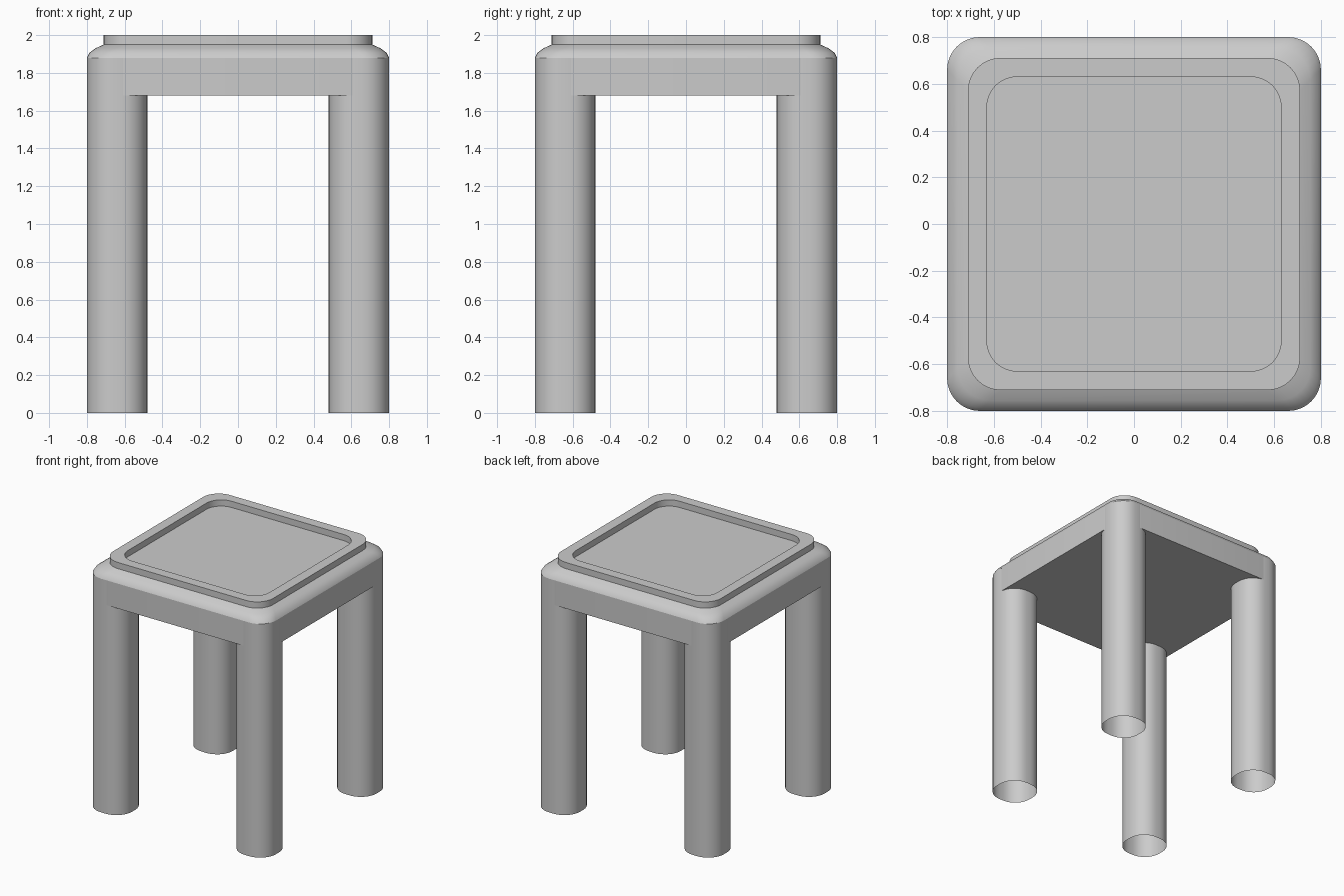
import bpy, bmesh, math

default = bpy.data.objects.get("Cube")
if default:
    bpy.data.objects.remove(default, do_unlink=True)

grey = bpy.data.materials.new("light grey")
grey.use_nodes = True
grey.diffuse_color = (0.6, 0.6, 0.6, 1)
grey.node_tree.nodes["Principled BSDF"].inputs["Base Color"].default_value = (0.6, 0.6, 0.6, 1)

HALF = 0.8          # half width of the stool
LEG = 0.16          # half width of a leg
ROUND = 0.14        # corner radius shared by legs and seat
SEAT_Z, APRON_Z = 1.88, 1.68


def rounded_square(half, radius, steps=8):
    """Outline of a square with rounded corners, counter-clockwise."""
    points = []
    for corner in range(4):
        middle = math.radians(45 + 90 * corner)
        cx = math.copysign(half - radius, math.cos(middle))
        cy = math.copysign(half - radius, math.sin(middle))
        for i in range(steps + 1):
            a = math.radians(90 * (corner + i / steps))
            points.append((cx + radius * math.cos(a), cy + radius * math.sin(a)))
    return points


def loft(name, rings, cap_bottom=False, cap_top=False, location=(0, 0, 0)):
    """Skin a stack of rounded squares given as (half width, radius, height)."""
    bm = bmesh.new()
    loops = [[bm.verts.new((x, y, z)) for x, y in rounded_square(half, radius)]
             for half, radius, z in rings]
    for low, high in zip(loops, loops[1:]):
        for i in range(len(low)):
            j = (i + 1) % len(low)
            bm.faces.new((low[i], low[j], high[j], high[i]))
    if cap_bottom:
        bm.faces.new(loops[0][::-1])
    if cap_top:
        bm.faces.new(loops[-1])
    mesh = bpy.data.meshes.new(name)
    bm.to_mesh(mesh)
    bm.free()
    mesh.materials.append(grey)
    obj = bpy.data.objects.new(name, mesh)
    obj.location = location
    bpy.context.collection.objects.link(obj)
    bpy.ops.object.select_all(action='DESELECT')
    obj.select_set(True)
    bpy.context.view_layer.objects.active = obj
    bpy.ops.object.shade_smooth_by_angle(angle=math.radians(35))
    return obj


# Four hollow legs, open at the floor
for side, sx in (("left", 1), ("right", -1)):
    for end, sy in (("front", -1), ("back", 1)):
        loft(f"{end}_{side}_leg", [(LEG, ROUND, 0), (LEG, ROUND, SEAT_Z)],
             location=(sx * (HALF - LEG), sy * (HALF - LEG), 0))

# Apron with a flat underside, its corners tucked inside the legs
loft("apron", [(HALF, 0.2, APRON_Z), (HALF, 0.2, SEAT_Z)], cap_bottom=True)

# Seat: softened shoulder, raised rim and recessed top
loft("seat", [
    (HALF, ROUND, SEAT_Z),
    (0.787, ROUND, 1.906),
    (0.755, ROUND, 1.93),
    (0.711, ROUND, 1.95),
    (0.711, ROUND, 2.0),
    (0.63, 0.13, 2.0),
    (0.63, 0.13, 1.95),
], cap_top=True)
